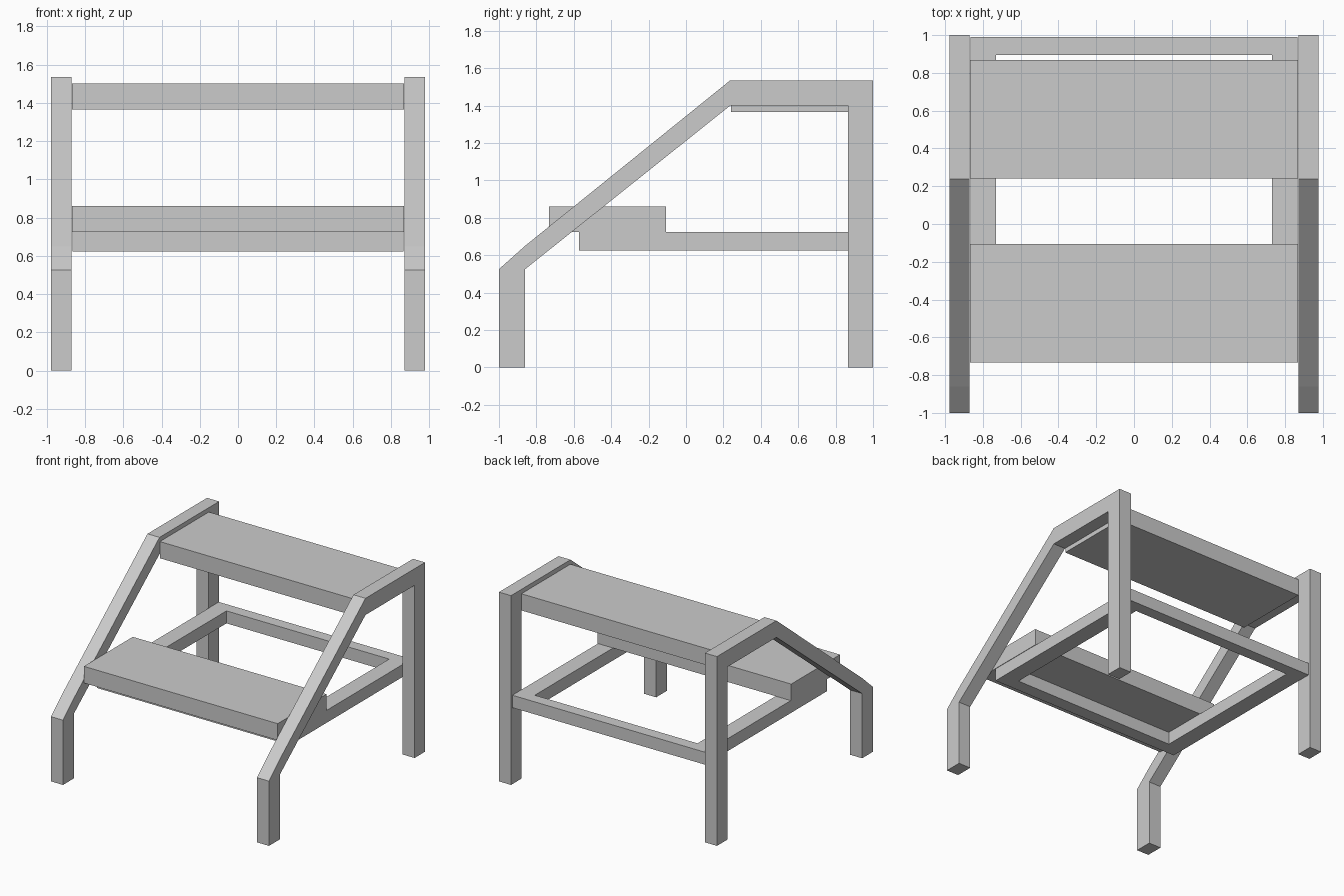
import bpy, bmesh

if "Cube" in bpy.data.objects:
    bpy.data.objects.remove(bpy.data.objects["Cube"])


def prism(name, pts, place, extrude):
    """Extrude a closed 2D profile into a solid object."""
    bm = bmesh.new()
    face = bm.faces.new([bm.verts.new(place(*p)) for p in pts])
    ext = bmesh.ops.extrude_face_region(bm, geom=[face])
    moved = [g for g in ext["geom"] if isinstance(g, bmesh.types.BMVert)]
    bmesh.ops.translate(bm, verts=moved, vec=extrude)
    bmesh.ops.recalc_face_normals(bm, faces=bm.faces)
    mesh = bpy.data.meshes.new(name)
    bm.to_mesh(mesh)
    bm.free()
    obj = bpy.data.objects.new(name, mesh)
    bpy.context.collection.objects.link(obj)
    return obj


def board(name, half_x, y0, y1, z0, z1):
    pts = [(-half_x, y0), (half_x, y0), (half_x, y1), (-half_x, y1)]
    return prism(name, pts, lambda x, y: (x, y, z0), (0, 0, z1 - z0))


# Side frames: front leg, sloped rail, top rail and back leg in one piece
side = [(-1, 0), (-1, 0.525), (-0.86, 0.65), (0.237, 1.535), (1, 1.535), (1, 0),
        (0.866, 0), (0.866, 1.4), (0.237, 1.4), (-0.86, 0.525), (-0.86, 0)]
for label, x in (("left", -0.978), ("right", 0.87)):
    prism(label + "_side_frame", side, lambda y, z: (x, y, z), (0.108, 0, 0))

# Step boards
board("upper_step", 0.869, 0.24, 0.868, 1.365, 1.5)
board("lower_step", 0.869, -0.733, -0.107, 0.725, 0.86)

# Rectangular support frame: two U-shaped halves bridged into one ring
bm = bmesh.new()
rings = []
for z in (0.624, 0.725):
    for hx, y0, y1 in ((0.865, -0.572, 0.99), (0.73, -0.467, 0.895)):
        rings.append([bm.verts.new((x, y, z)) for x, y in
                      ((-hx, y0), (hx, y0), (hx, y1), (-hx, y1))])
low_out, low_in, top_out, top_in = rings
for a, b in ((low_out, low_in), (low_in, top_in), (top_in, top_out), (top_out, low_out)):
    for i in range(4):
        j = (i + 1) % 4
        bm.faces.new((a[i], a[j], b[j], b[i]))
bmesh.ops.recalc_face_normals(bm, faces=bm.faces)
mesh = bpy.data.meshes.new("support_frame")
bm.to_mesh(mesh)
bm.free()
bpy.context.collection.objects.link(bpy.data.objects.new("support_frame", mesh))
